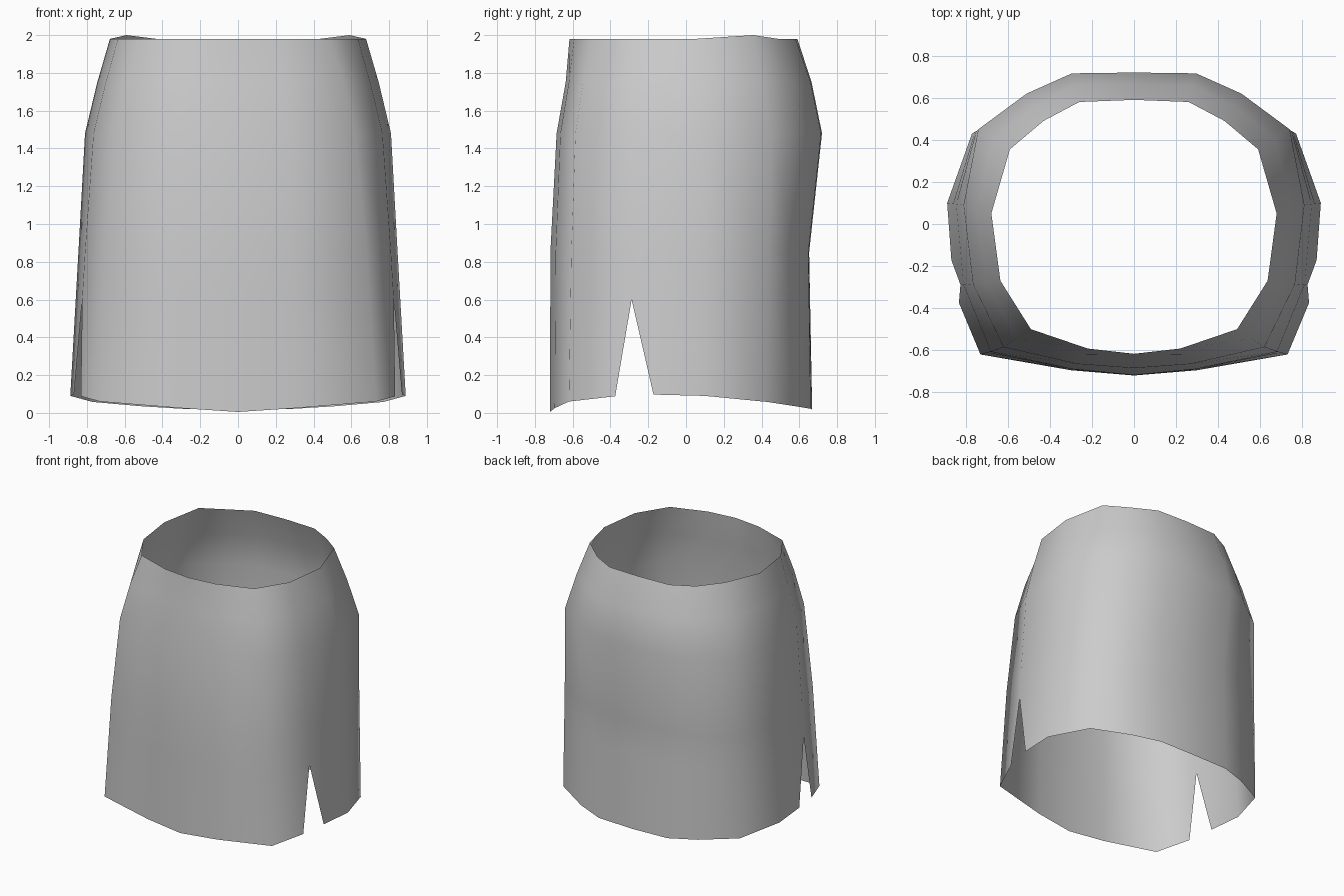
import bpy, bmesh

if "Cube" in bpy.data.objects:
    bpy.data.objects.remove(bpy.data.objects["Cube"])

# Half outlines (x, y) from centre front round the side to centre back
LEVELS = [
    (1.98, [(0, -.617), (.22, -.592), (.49, -.50), (.635, -.27), (.678, .05),
            (.59, .355), (.43, .49), (.26, .58), (0, .59)]),
    (1.75, [(0, -.637), (.25, -.62), (.56, -.545), (.70, -.28), (.745, .07),
            (.67, .405), (.47, .56), (.28, .66), (0, .665)]),
    (1.48, [(0, -.685), (.27, -.665), (.62, -.585), (.765, -.285), (.81, .09),
            (.74, .45), (.51, .62), (.295, .716), (0, .72)]),
    (0.85, [(0, -.718), (.29, -.69), (.68, -.607), (.81, -.29), (.845, .095),
            (.75, .44), (.50, .575), (.295, .648), (0, .652)]),
]
# Hem (x, y, z); the side point is doubled to open the slit
HEM = [(0, -.72, .005), (.30, -.695, .025), (.73, -.62, .06), (.832, -.375, .088),
       (.868, -.172, .097), (.888, .10, .09), (.77, .43, .058), (.51, .58, .035),
       (.30, .66, .022), (0, .668, .018)]
SLIT = 3          # column holding the top of the slit
SLIT_Z = 0.6

bm = bmesh.new()
rings = []
for z, pts in LEVELS:
    rings.append([bm.verts.new((x, y, z + (.02 if z > 1.9 and i == 5 else 0)))
                  for i, (x, y) in enumerate(pts)])

# Ring at the slit top, blended between the knee outline and the hem
z0, knee = LEVELS[-1]
ring = []
for i, (x, y) in enumerate(knee):
    hx, hy, hz = HEM[i if i < SLIT else i + 1]
    if i == SLIT:
        ring.append(bm.verts.new((.825, -.288, SLIT_Z)))
    else:
        t = (z0 - SLIT_Z) / (z0 - hz)
        ring.append(bm.verts.new((x + (hx - x) * t, y + (hy - y) * t, SLIT_Z)))
rings.append(ring)

# Skirt body panels
for up, lo in zip(rings, rings[1:]):
    for i in range(len(up) - 1):
        bm.faces.new((up[i], lo[i], lo[i + 1], up[i + 1]))

# Lower panels either side of the slit
hem = [bm.verts.new(p) for p in HEM]
for i in range(len(ring) - 1):
    k = i if i < SLIT else i + 1
    bm.faces.new((ring[i], hem[k], hem[k + 1], ring[i + 1]))

mesh = bpy.data.meshes.new("skirt")
bm.to_mesh(mesh)
bm.free()
skirt = bpy.data.objects.new("skirt", mesh)
bpy.context.collection.objects.link(skirt)

grey = bpy.data.materials.new("light grey cloth")
grey.diffuse_color = (0.6, 0.6, 0.6, 1)
grey.use_nodes = True
grey.node_tree.nodes["Principled BSDF"].inputs["Base Color"].default_value = grey.diffuse_color
mesh.materials.append(grey)

# Other half and smooth cloth shading
mirror = skirt.modifiers.new("mirror", 'MIRROR')
mirror.use_clip = True
mirror.merge_threshold = 0.001
for p in mesh.polygons:
    p.use_smooth = True
